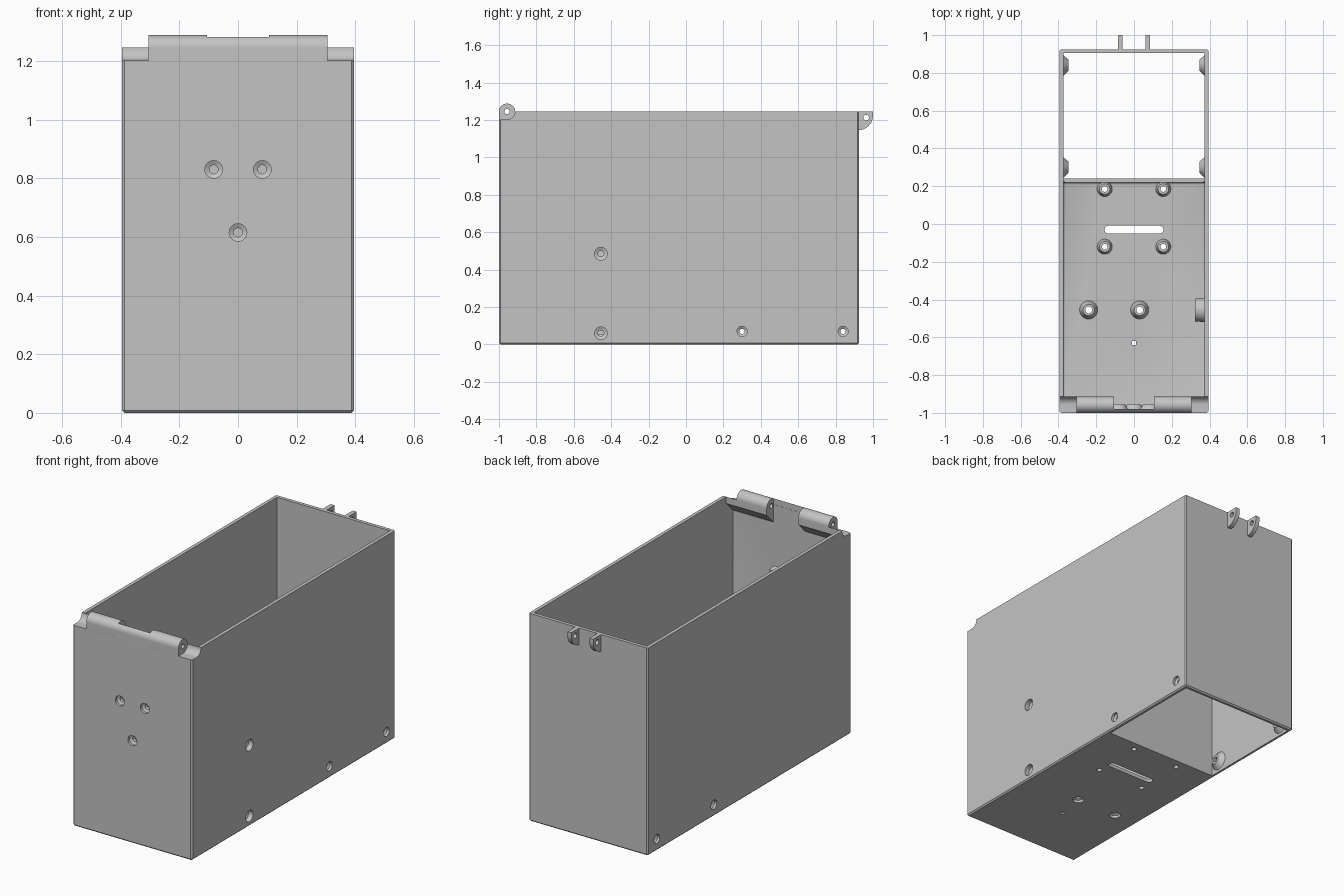
import bpy, bmesh, math
from mathutils import Vector

cube = bpy.data.objects.get("Cube")
if cube:
    bpy.data.objects.remove(cube, do_unlink=True)

grey = bpy.data.materials.new("plain grey")
grey.use_nodes = True
tone = (0.55, 0.55, 0.55, 1)
grey.diffuse_color = tone
grey.node_tree.nodes["Principled BSDF"].inputs["Base Color"].default_value = tone

# Main dimensions
W, FRONT, BACK, TOP = 0.395, -1.0, 0.925, 1.245
T = 0.021                                  # wall thickness
HY, HR = -0.957, 0.043                     # hinge axis and radius


def make(name, bm):
    bmesh.ops.recalc_face_normals(bm, faces=bm.faces)
    me = bpy.data.meshes.new(name)
    bm.to_mesh(me)
    bm.free()
    ob = bpy.data.objects.new(name, me)
    bpy.context.scene.collection.objects.link(ob)
    me.materials.append(grey)
    return ob


def loft(bm, rings):
    """Skin a list of point rings into a closed solid."""
    rows = [[bm.verts.new(p) for p in ring] for ring in rings]
    n = len(rows[0])
    for a, b in zip(rows, rows[1:]):
        for i in range(n):
            j = (i + 1) % n
            bm.faces.new((a[i], a[j], b[j], b[i]))
    bm.faces.new(rows[0][::-1])
    bm.faces.new(rows[-1])


def prism_x(bm, profile, x0, x1):
    loft(bm, [[(x, y, z) for y, z in profile] for x in (x0, x1)])


def prism_z(bm, profile, z0, z1):
    loft(bm, [[(x, y, z) for x, y in profile] for z in (z0, z1)])


def lathe(bm, profile, origin, direction, n=32):
    """Revolve (radius, distance) pairs about a direction."""
    d = Vector(direction)
    u = d.orthogonal().normalized()
    v = d.cross(u)
    o = Vector(origin)
    angles = [2 * math.pi * i / n for i in range(n)]
    loft(bm, [[o + d * t + (u * math.cos(a) + v * math.sin(a)) * r
               for a in angles] for r, t in profile])


def arc(cx, cy, r, a0, a1, n=16):
    angles = [math.radians(a0 + (a1 - a0) * i / n) for i in range(n + 1)]
    return [(cx + r * math.cos(a), cy + r * math.sin(a)) for a in angles]


def cut(ob, cutters):
    for c in cutters:
        m = ob.modifiers.new("cut", "BOOLEAN")
        m.operation, m.solver, m.object = "DIFFERENCE", "EXACT", c
    bpy.context.view_layer.update()
    dg = bpy.context.evaluated_depsgraph_get()
    me = bpy.data.meshes.new_from_object(ob.evaluated_get(dg))
    ob.modifiers.clear()
    ob.data = me


# Screw positions
front_holes = [(-0.083, 0.83), (0.083, 0.83), (0, 0.615)]
side_low = [(s, y, 0.07) for s in (-1, 1) for y in (0.3, 0.84)]
side_big = [(-0.455, 0.485, 0.065), (-0.455, 0.06, 0.057)]
floor_small = [(x, y) for x in (-0.155, 0.155) for y in (-0.12, 0.185)]
floor_big = [(-0.24, -0.455), (0.03, -0.455)]


def counterbore(r, hole, depth):
    return [(r, -0.02), (r, depth), (hole, depth + 0.008), (hole, 0.12)]


# Cutter: every screw hole, the floor slot, the cord hole and the hinge bore
bm = bmesh.new()
for x, z in front_holes:
    lathe(bm, counterbore(0.03, 0.015, 0.015), (x, FRONT, z), (0, 1, 0))
for s, y, z in side_low:
    lathe(bm, counterbore(0.027, 0.014, 0.015), (s * W, y, z), (-s, 0, 0))
for y, z, r in side_big:
    lathe(bm, counterbore(0.034, 0.016, 0.03), (W, y, z), (-1, 0, 0))
for x, y in floor_small:
    lathe(bm, [(0.015, -0.02), (0.015, 0.12)], (x, y, 0), (0, 0, 1))
for x, y in floor_big:
    lathe(bm, counterbore(0.032, 0.018, 0.015), (x, y, 0), (0, 0, 1))
slot = arc(0.135, -0.03, 0.021, -90, 90) + arc(-0.135, -0.03, 0.021, 90, 270)
prism_z(bm, slot, -0.05, 0.05)
prism_z(bm, arc(0, -0.63, 0.016, 45, 315, 3), -0.05, 0.05)
lathe(bm, [(0.014, -0.34), (0.014, 0.34)], (0, HY, TOP), (1, 0, 0))
lathe(bm, [(0.015, -0.2), (0.015, 0.2)], (0, 0.963, 1.213), (1, 0, 0))
holes = make("hole_cutter", bm)

# Cutter: inner space with front floor, low partition and open rear bottom
bm = bmesh.new()
iy0, iy1, part = FRONT + T, BACK - T, 0.6
prism_x(bm, [(iy0, T), (0.22, T), (0.22, part), (0.24, part), (0.24, -0.2),
             (iy1, -0.2), (iy1, 1.6), (iy0, 1.6)], T - W, W - T)
rounded = [e for e in bm.edges if all(v.co.y < 0.23 and v.co.z < 1 for v in e.verts)
           and not all(v.co.z > 0.5 for v in e.verts)]
bmesh.ops.bevel(bm, geom=rounded, offset=0.012, segments=3, profile=0.5, affect="EDGES")
cavity = make("cavity_cutter", bm)

# Cutter: clearance scoops at both ends of the hinge
bm = bmesh.new()
scoop = arc(HY, TOP, HR, -90, 0, 10)
for s in (-1, 1):
    prism_x(bm, [(-1.1, TOP - HR)] + scoop + [(HY + HR, 1.4), (-1.1, 1.4)],
            s * 0.305, s * 0.5)
clearance = make("clearance_cutter", bm)

# Main box
bm = bmesh.new()
prism_z(bm, [(-W, FRONT), (W, FRONT), (W, BACK), (-W, BACK)], 0, TOP)
outer = [e for e in bm.edges if sum(v.co.z for v in e.verts) < 2 * TOP - 0.1]
bmesh.ops.bevel(bm, geom=outer, offset=0.008, segments=1, affect="EDGES")
body = make("box_body", bm)
cut(body, [cavity, clearance, holes])
parts = [body]

# Hinge knuckles with sloping supports, and scooped supports beside them
bm = bmesh.new()
back = HY + HR
wedge = [(-0.99, 1.14), (iy0, 1.14), (back, 1.205)]
for s in (-1, 1):
    prism_x(bm, wedge + arc(HY, TOP, HR, 0, 180, 24) + [(FRONT, 1.2)],
            s * 0.105, s * 0.305)
knuckles = make("hinge_knuckles", bm)
cut(knuckles, [holes])
bm = bmesh.new()
for s in (-1, 1):
    prism_x(bm, wedge + scoop[::-1] + [(-0.99, TOP - HR)], s * 0.305, s * 0.39)
supports = make("hinge_end_supports", bm)

# Thin rounded lip between the knuckles
bm = bmesh.new()
prism_x(bm, [(-0.98, 1.2), (-0.98, 1.281)] + arc(HY, TOP, HR, 123, 180, 8)
        + [(FRONT, 1.2)], -0.105, 0.105)
lip = make("hinge_lip", bm)

# Rear latch lugs
bm = bmesh.new()
lug = [(BACK - 0.01, TOP), (1, TOP)] + arc(0.92, 1.225, 0.08, 0, -80, 10) \
    + [(BACK - 0.01, 1.145)]
for s in (-1, 1):
    prism_x(bm, lug, s * 0.06, s * 0.086)
lugs = make("latch_lugs", bm)
cut(lugs, [holes])
parts += [knuckles, supports, lip, lugs]


# Screw bosses inside the walls and on the floor
def boss(base, tip, height):
    return [(base, T - 0.006), (base, T), (tip, T + height)]


bm = bmesh.new()
for x, z in front_holes:
    lathe(bm, boss(0.05, 0.036, 0.024), (x, FRONT, z), (0, 1, 0))
for s, y, z in side_low:
    lathe(bm, boss(0.055, 0.028, 0.028), (s * W, y, z), (-s, 0, 0))
for y, z, r in side_big:
    lathe(bm, boss(r, r - 0.005, 0.05), (W, y, z), (-1, 0, 0))
for x, y in floor_small:
    lathe(bm, boss(0.04, 0.028, 0.03), (x, y, 0), (0, 0, 1))
for x, y in floor_big:
    lathe(bm, boss(0.048, 0.03, 0.035), (x, y, 0), (0, 0, 1))
bosses = make("screw_bosses", bm)
cut(bosses, [holes])
parts.append(bosses)

# Remove the cutters, smooth round surfaces and keep edges crisp
for c in (holes, cavity, clearance):
    bpy.data.objects.remove(c, do_unlink=True)
for ob in parts:
    ob.data.shade_smooth()
    ob.data.set_sharp_from_angle(angle=math.radians(30))
